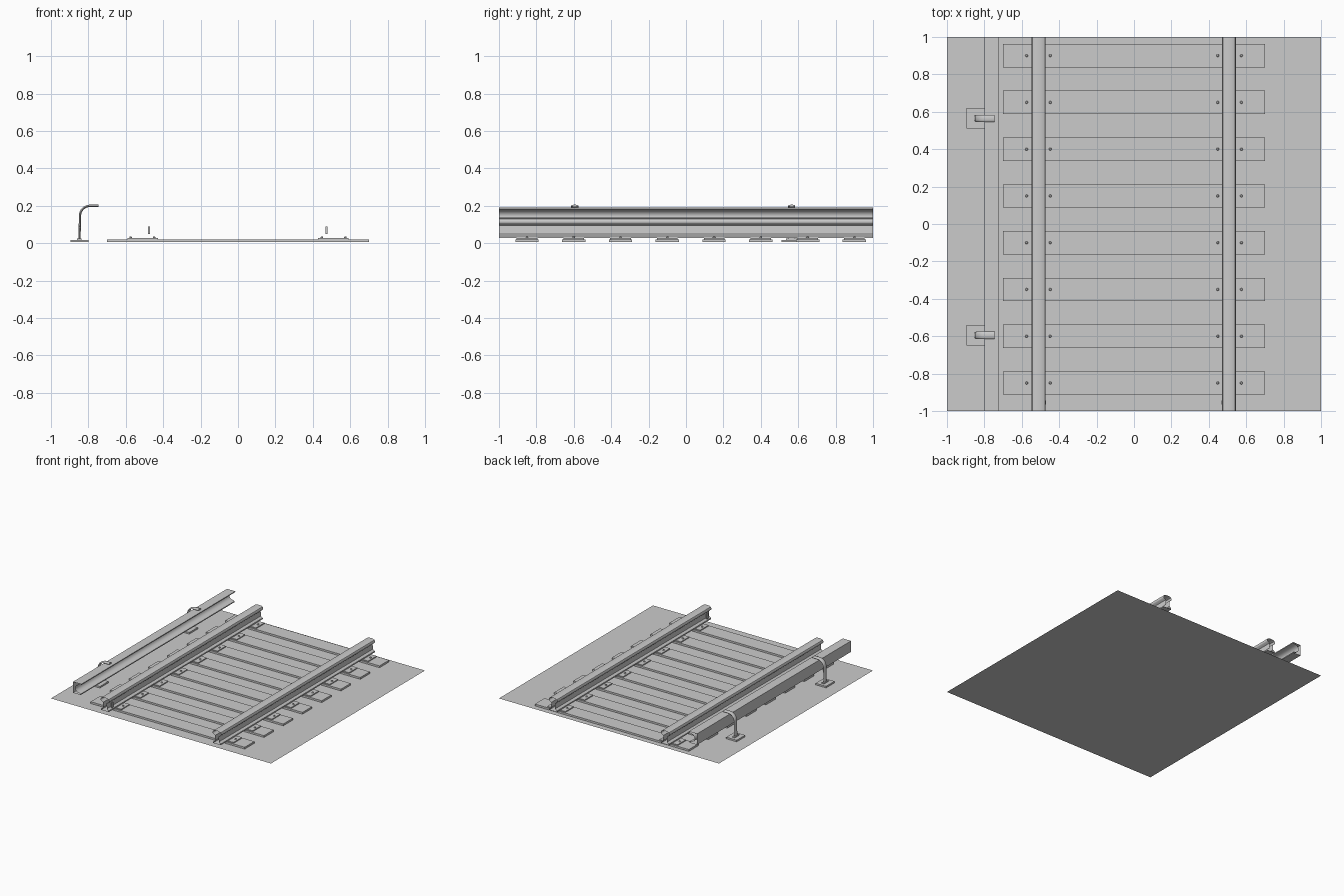
import bpy, bmesh, math
from mathutils import Vector

if "Cube" in bpy.data.objects:
    bpy.data.objects.remove(bpy.data.objects["Cube"])


def make(name, bm, smooth=False):
    bmesh.ops.recalc_face_normals(bm, faces=bm.faces)
    me = bpy.data.meshes.new(name)
    bm.to_mesh(me)
    bm.free()
    ob = bpy.data.objects.new(name, me)
    bpy.context.collection.objects.link(ob)
    if smooth:
        bpy.ops.object.select_all(action='DESELECT')
        ob.select_set(True)
        bpy.context.view_layer.objects.active = ob
        bpy.ops.object.shade_smooth_by_angle(angle=math.radians(35))
    return ob


def box(name, x0, x1, y0, y1, z0, z1):
    bm = bmesh.new()
    bmesh.ops.create_cube(bm, size=1)
    for v in bm.verts:
        v.co = ((x0 + x1) / 2 + v.co.x * (x1 - x0),
                (y0 + y1) / 2 + v.co.y * (y1 - y0),
                (z0 + z1) / 2 + v.co.z * (z1 - z0))
    return make(name, bm)


def skin(bm, rings):
    for a, b in zip(rings, rings[1:]):
        n = len(a)
        for i in range(n):
            bm.faces.new((a[i], a[(i + 1) % n], b[(i + 1) % n], b[i]))


def open_extrusion(name, profile):
    """Section in x/z run along the full length, left open at both ends."""
    bm = bmesh.new()
    rings = [[bm.verts.new((x, y, z)) for x, z in profile] for y in (-1, 1)]
    skin(bm, rings)
    return make(name, bm, True)


# ballast ground sheet
bm = bmesh.new()
bmesh.ops.create_grid(bm, x_segments=1, y_segments=1, size=1)
make("ground_sheet", bm)

# running rails: rounded head, web and foot
half = [(0.035, 0.028), (0.035, 0.038), (0.018, 0.05), (0.016, 0.095),
        (0.034, 0.105), (0.0375, 0.11), (0.0375, 0.12), (0.033, 0.129),
        (0.022, 0.134), (0.008, 0.136)]
for cx, side in ((-0.51, "left"), (0.508, "right")):
    prof = [(cx + x, z) for x, z in half] + [(cx - x, z) for x, z in reversed(half)]
    open_extrusion(side + "_running_rail", prof)
    # joint clip on the inner face
    s = -1 if cx < 0 else 1
    x = cx - s * 0.034
    box(side + "_joint_clip", x - 0.005, x + 0.005, -0.965, -0.945, 0.05, 0.09)

# sleepers with rail plates and bolts
for i in range(8):
    y = -0.85 + 0.25 * i
    box(f"sleeper_{i}", -0.7, 0.7, y - 0.0625, y + 0.0625, 0.005, 0.02)
    for s in (-1, 1):
        box(f"rail_plate_{i}", s * 0.51 - 0.082, s * 0.51 + 0.082,
            y - 0.055, y + 0.055, 0.02, 0.028)
        for bx in (0.448, 0.574):
            bm = bmesh.new()
            bmesh.ops.create_cone(bm, cap_ends=True, segments=8,
                                  radius1=0.008, radius2=0.005, depth=0.009)
            bmesh.ops.translate(bm, verts=bm.verts, vec=(s * bx, y, 0.0315))
            make(f"plate_bolt_{i}", bm)

# side conductor rail: flat outer wall and top, hollowed inner face
prof = [(-0.8, 0.1), (-0.8, 0.19), (-0.725, 0.19), (-0.725, 0.183)]
for k in range(9):
    a = math.radians(90 + 22.5 * k)
    prof.append((-0.74 + 0.04 * math.cos(a), 0.145 + 0.034 * math.sin(a)))
prof += [(-0.73, 0.108), (-0.73, 0.1)]
open_extrusion("conductor_rail", prof)

# hooked brackets carrying the conductor rail
path = [(-0.848, 0.02), (-0.845, 0.12)]
for k in range(9):
    a = math.radians(180 - 11.25 * k)
    path.append((-0.79 + 0.055 * math.cos(a), 0.145 + 0.055 * math.sin(a)))
path.append((-0.745, 0.2))
for j, y in enumerate((-0.595, 0.565)):
    box(f"bracket_base_{j}", -0.895, -0.8, y - 0.055, y + 0.055, 0.005, 0.018)
    box(f"bracket_foot_{j}", -0.86, -0.838, y - 0.03, y + 0.03, 0.018, 0.024)
    bm = bmesh.new()
    rings = []
    for i, p in enumerate(path):
        a = path[max(i - 1, 0)]
        b = path[min(i + 1, len(path) - 1)]
        t = Vector((b[0] - a[0], b[1] - a[1])).normalized()
        ring = []
        for k in range(12):
            c = 2 * math.pi * k / 12
            d = 0.006 * math.sin(c)
            ring.append(bm.verts.new((p[0] - t.y * d, y + 0.019 * math.cos(c), p[1] + t.x * d)))
        rings.append(ring)
    skin(bm, rings)
    bm.faces.new(rings[0])
    bm.faces.new(rings[-1])
    make(f"bracket_hook_{j}", bm, True)
